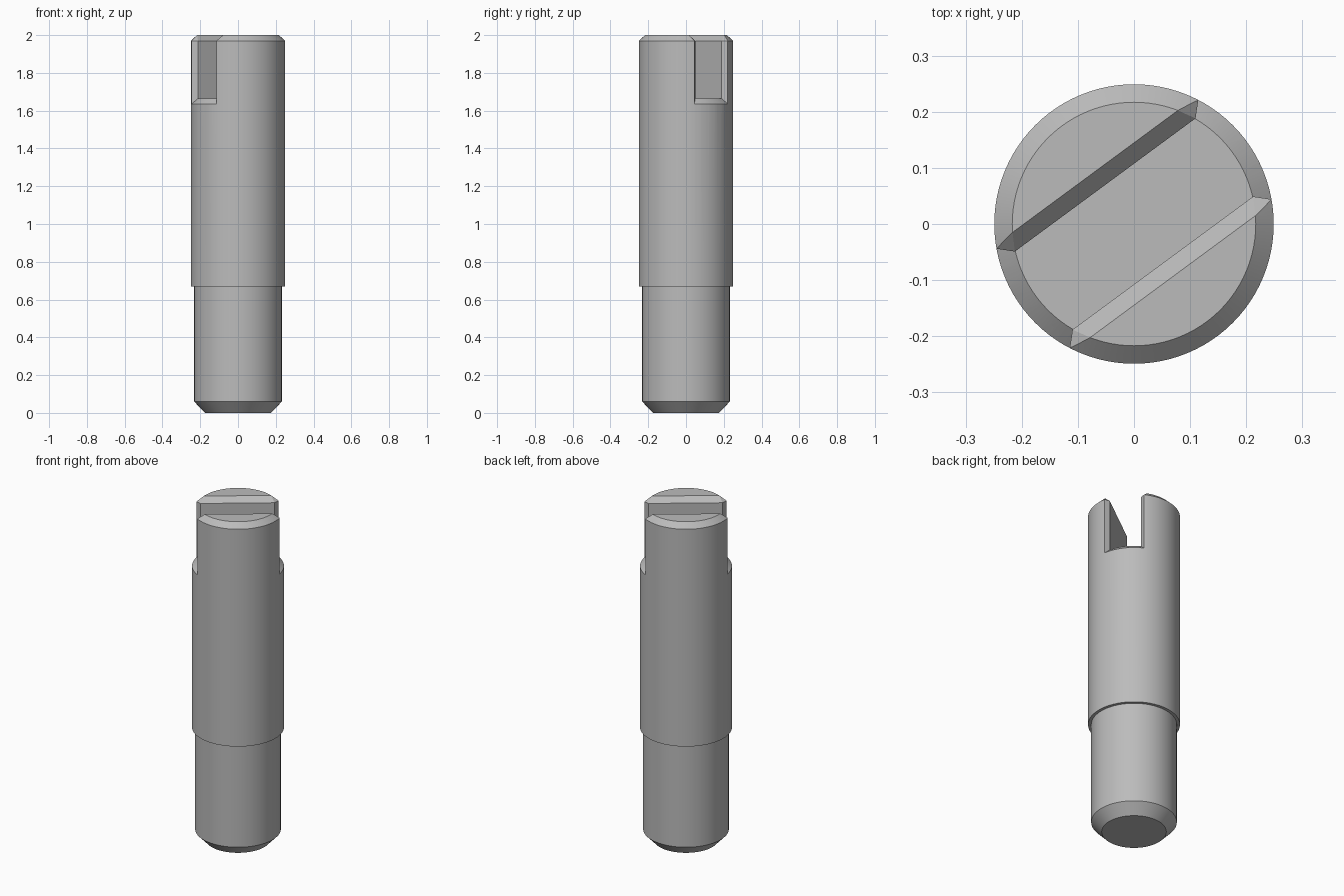
import bpy, bmesh, math
from mathutils import Vector, Matrix

cube = bpy.data.objects.get("Cube")
if cube:
    bpy.data.objects.remove(cube, do_unlink=True)

SLOT_ANGLE = math.radians(36.4)
HALF_SLOT = 0.0865
SEGMENTS = 96

steel = bpy.data.materials.new("steel_grey")
steel.use_nodes = True
GREY = (0.5, 0.5, 0.5, 1)
steel.diffuse_color = GREY
steel.node_tree.nodes["Principled BSDF"].inputs["Base Color"].default_value = GREY


def finish(name, bm):
    bmesh.ops.recalc_face_normals(bm, faces=bm.faces[:])
    mesh = bpy.data.meshes.new(name)
    bm.to_mesh(mesh)
    bm.free()
    mesh.materials.append(steel)
    obj = bpy.data.objects.new(name, mesh)
    bpy.context.collection.objects.link(obj)
    return obj


def lathe(name, profile):
    """Closed solid of revolution from (radius, height) pairs."""
    bm = bmesh.new()
    rings = []
    for r, z in profile:
        rings.append([bm.verts.new((r * math.cos(a), r * math.sin(a), z))
                      for a in (math.tau * i / SEGMENTS for i in range(SEGMENTS))])
    for low, high in zip(rings, rings[1:]):
        for i in range(SEGMENTS):
            j = (i + 1) % SEGMENTS
            bm.faces.new((low[i], low[j], high[j], high[i]))
    bm.faces.new(rings[0][::-1])
    bm.faces.new(rings[-1])
    return finish(name, bm)


def block(half, depth, z0, z1):
    """Box from -half to half along the slot, spanning depth across it."""
    bm = bmesh.new()
    bmesh.ops.create_cube(bm, size=1)
    d0, d1 = depth
    for v in bm.verts:
        v.co = (2 * half * v.co.x, d0 + (d1 - d0) * (v.co.y + 0.5),
                z0 + (z1 - z0) * (v.co.z + 0.5))
    return bm


def cut(obj, tool):
    mod = obj.modifiers.new("cut", 'BOOLEAN')
    mod.operation = 'DIFFERENCE'
    mod.solver = 'EXACT'
    mod.object = tool
    tool.hide_render = True
    bpy.context.view_layer.objects.active = obj
    bpy.ops.object.modifier_apply(modifier=mod.name)
    bpy.data.objects.remove(tool, do_unlink=True)


def jaw_block(turn):
    """Space kept on one side of the slot, with all its edges chamfered."""
    bm = block(0.6, (0, 0.6), 1.5, 2.3)
    corner = Vector((0.2, HALF_SLOT, 1.97))
    planes = [(0, -1, 0), (0, -1, 1)]            # wall, top chamfer
    for s in (-1, 1):
        planes.append((s, -1, 0))                # mouth chamfer
    for s in (-1, 1):
        planes.append((0.03 * s, -0.03, 0.047))  # corner facet
    for n in planes:
        co = Vector((math.copysign(corner.x, n[0]), corner.y, corner.z))
        bmesh.ops.bisect_plane(bm, geom=bm.verts[:] + bm.edges[:] + bm.faces[:],
                               dist=1e-5, plane_co=co,
                               plane_no=Vector(n).normalized(), clear_outer=True)
        bmesh.ops.holes_fill(bm, edges=bm.edges[:], sides=0)
    bm.transform(Matrix.Rotation(SLOT_ANGLE + turn, 4, 'Z'))
    return finish("jaw_helper", bm)


# Stepped pin with chamfered ends
pin = lathe("slotted_pin", [(0.175, 0), (0.232, 0.06), (0.232, 0.67),
                            (0.249, 0.67), (0.249, 1.97), (0.217, 2.0)])

# Slot cutter: a block minus the two jaws and the conical edge of the slot floor
bm = block(0.4, (-0.4, 0.4), 1.6, 2.1)
bm.transform(Matrix.Rotation(SLOT_ANGLE, 4, 'Z'))
slot = finish("slot_cutter", bm)
for turn in (0, math.pi):
    cut(slot, jaw_block(turn))
cut(slot, lathe("floor_helper", [(0.508, 1.4), (0.217, 1.665)]))
cut(pin, slot)

# Smooth sides, sharp edges
bpy.ops.object.select_all(action='DESELECT')
pin.select_set(True)
bpy.context.view_layer.objects.active = pin
bpy.ops.object.shade_smooth_by_angle(angle=math.radians(25))
